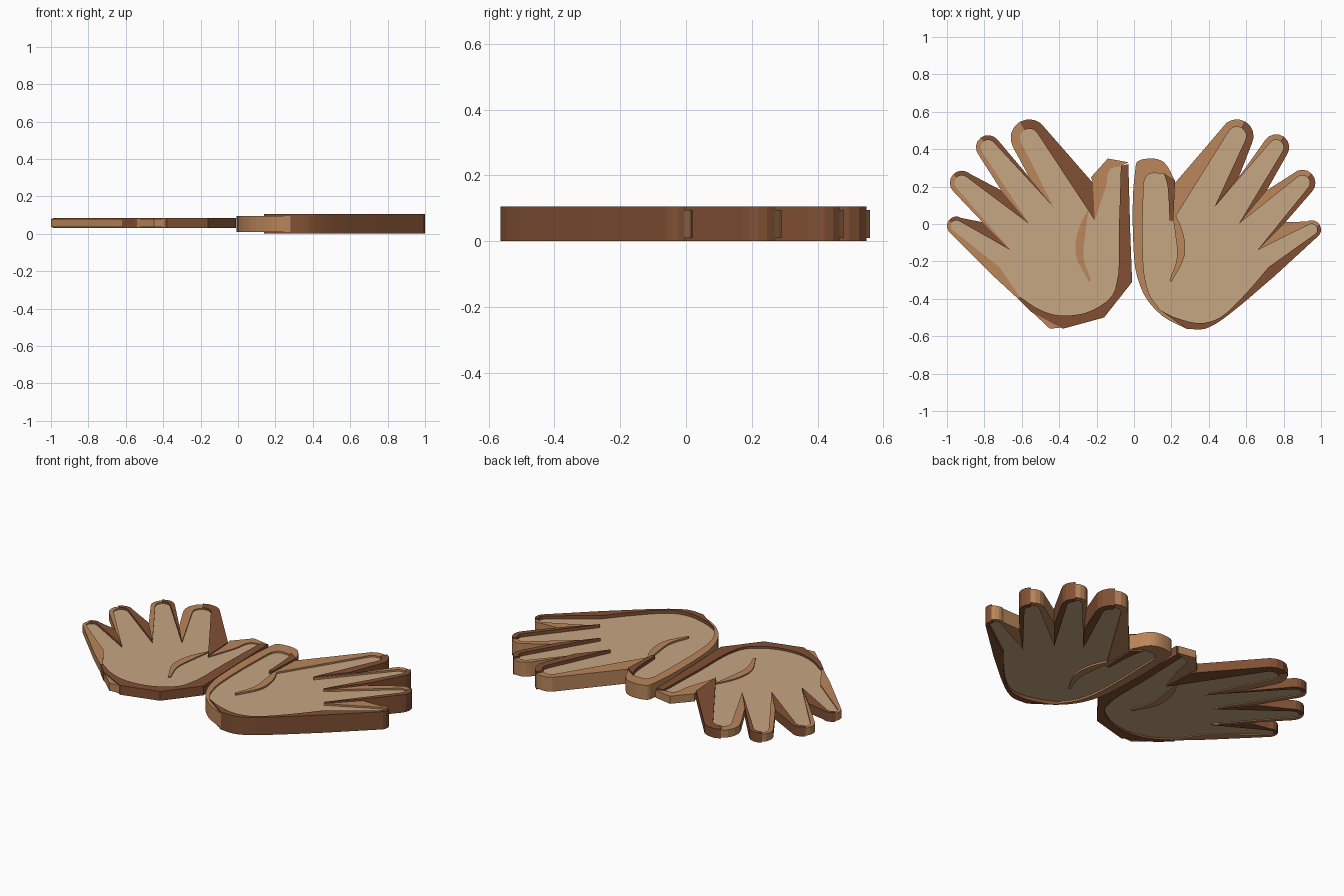
import bpy, bmesh
from math import sin, cos, pi
from mathutils import Vector

cube = bpy.data.objects.get("Cube")
if cube:
    bpy.data.objects.remove(cube)


def make_material(name, colour):
    mat = bpy.data.materials.new(name)
    mat.use_nodes = True
    mat.diffuse_color = (*colour, 1)
    mat.node_tree.nodes["Principled BSDF"].inputs["Base Color"].default_value = (*colour, 1)
    return mat


materials = {
    "tan": make_material("pale tan", (.57, .385, .23)),
    "light": make_material("light brown", (.49, .24, .105)),
    "dark": make_material("dark brown", (.22, .08, .034)),
}


def smooth_path(points, steps=4):
    """Open curve through the points, in hundredths of a unit."""
    pts = [Vector(p) / 100 for p in points]
    last = len(pts) - 1
    tangents = [(pts[min(i + 1, last)] - pts[max(i - 1, 0)]).normalized() for i in range(last + 1)]
    path = []
    for i in range(last):
        a, b = pts[i], pts[i + 1]
        reach = (b - a).length / 3
        handle_a, handle_b = a + tangents[i] * reach, b - tangents[i + 1] * reach
        for k in range(steps):
            t = k / steps
            s = 1 - t
            path.append(a * s**3 + handle_a * 3 * s * s * t + handle_b * 3 * s * t * t + b * t**3)
    return path + [pts[-1]]


def plate(name, outline, colour, bottom, top):
    """Closed outline extruded into a flat plate."""
    clean = []
    for p in outline:
        if not clean or (p - clean[-1]).length > .003:
            clean.append(p)
    if (clean[0] - clean[-1]).length < .003:
        clean.pop()
    bm = bmesh.new()
    face = bm.faces.new([bm.verts.new((p.x, p.y, bottom)) for p in clean])
    wall = bmesh.ops.extrude_face_region(bm, geom=[face])
    raised = [v for v in wall["geom"] if isinstance(v, bmesh.types.BMVert)]
    bmesh.ops.translate(bm, verts=raised, vec=(0, 0, top - bottom))
    bmesh.ops.recalc_face_normals(bm, faces=bm.faces)
    mesh = bpy.data.meshes.new(name)
    bm.to_mesh(mesh)
    bm.free()
    mesh.materials.append(materials[colour])
    obj = bpy.data.objects.new(name, mesh)
    bpy.context.scene.collection.objects.link(obj)


def finger_edges(centre, radius, axis, across, start, end):
    """Both halves of a finger outline, meeting at its round tip."""
    def arc(side):
        return [centre + (across * side * cos(a) + axis * sin(a)) * radius
                for a in (pi / 2 * k / 4 for k in range(5))]
    return [start] + arc(1), arc(-1)[::-1] + [end]


FINGERS = ("index", "middle", "ring", "little")
# Notches beside the fingers, from thumb to heel: on the rim and on the core
RIM_NOTCHES = [(22, 22), (56, 25), (71, 18), (81, 1), (75, -28)]
CORE_NOTCHES = [(21, 2), (43, 9), (56, 0), (66, -14), (72, -23)]


def build_hand(name, sign, tips, edges, upper, lower, heights):
    """Rim pieces round the hand; their inner edges together bound the core."""
    core = []

    def rim(part, colour, border, edge):
        core.extend(edge)
        plate(f"{name}_{part}", border + edge[::-1], colour, *heights[colour])

    def notch(point):
        return Vector((sign * point[0], point[1])) / 100

    for part, colour, border, edge, steps in edges:
        rim(part, colour, smooth_path(border, steps), smooth_path(edge))
    for i, (x, y, core_radius, rim_radius) in enumerate(tips):
        centre = Vector((x, y)) / 100
        inner = [notch(p) for p in CORE_NOTCHES[i:i + 2]]
        outer = [notch(p) for p in RIM_NOTCHES[i:i + 2]]
        axis = (centre - (inner[0] + inner[1]) / 2).normalized()
        across = Vector((-axis.y, axis.x)) * sign
        core_up, core_down = finger_edges(centre, core_radius / 100, axis, across, *inner)
        rim_up, rim_down = finger_edges(centre, rim_radius / 100, axis, across, *outer)
        rim(f"{FINGERS[i]}_upper_rim", upper, rim_up, core_up)
        rim(f"{FINGERS[i]}_lower_rim", lower, rim_down, core_down)
    plate(f"{name}_palm_and_fingers", core, "tan", *heights["tan"])

    # Bowed crease at the base of the thumb
    shift = 0 if sign > 0 else -4
    bow = [[(sign * x + shift, y) for x, y in side] for side in (CREASE_NEAR, CREASE_FAR)]
    plate(f"{name}_palm_crease", smooth_path(bow[0]) + smooth_path(bow[1])[::-1],
          "light", *heights["light"])


CREASE_NEAR = [(20, 9), (22, -5), (23, -18), (19, -30)]
CREASE_FAR = [(20, 9), (26, -4), (27, -17), (20, -31)]

# Left hand: heel, palm edge and thumb as part, colour, outer edge, inner edge, smoothness
left_edges = [
    ("heel_rim", "dark",
     [(75, -28), (50, -49), (38, -56), (28, -56)],
     [(72, -23), (59, -38), (46, -50), (35, -53), (22, -50), (14, -46)], 4),
    ("thumb_and_palm_rim", "light",
     [(28, -56), (15, -49), (5, -37), (0, -18), (1, 32), (8, 35), (16, 33), (22, 23)],
     [(14, -46), (8, -37), (5, -22), (5, 15), (7, 26), (16, 27)], 4),
    ("thumb_inner_rim", "dark", [(22, 23), (21, 2)], [(16, 27), (18, 20), (19, 2)], 1),
]
left_tips = [(55, 47, 5, 9), (76, 41, 4, 7), (90, 22, 4, 7), (95, -3, 3, 5)]
build_hand("left_hand", 1, left_tips, left_edges, "light", "dark",
           {"dark": (0, .105), "light": (.01, .095), "tan": (.02, .085)})

# Right hand: thinner, with a faceted palm edge
right_edges = [
    ("little_side_rim", "light",
     [(-75, -28), (-62, -40)], [(-72, -23), (-61, -39)], 1),
    ("palm_rim", "dark",
     [(-62, -40), (-55, -47), (-38, -56), (-16, -50), (-1, -31), (-2, -5), (-3, 32)],
     [(-61, -39), (-50, -46), (-38, -49), (-22, -46), (-10, -35), (-8, 0), (-7, 31)], 1),
    ("thumb_rim", "light",
     [(-3, 33), (-14, 35), (-23, 25), (-22, 22)],
     [(-7, 31), (-13, 29), (-15, 20), (-21, 2)], 1),
]
right_tips = [(-56, 46, 5, 10), (-78, 41, 4, 6.5), (-92, 22, 4, 6.5), (-95, -1, 3, 5)]
build_hand("right_hand", -1, right_tips, right_edges, "dark", "light",
           {"dark": (.03, .085), "light": (.035, .08), "tan": (.04, .073)})

# Light sliver under the heel of the right hand
heel = [Vector(p) / 100 for p in [(-61, -41), (-45, -56), (-36, -55), (-45, -51)]]
plate("right_hand_heel_edge", heel, "light", .035, .08)
